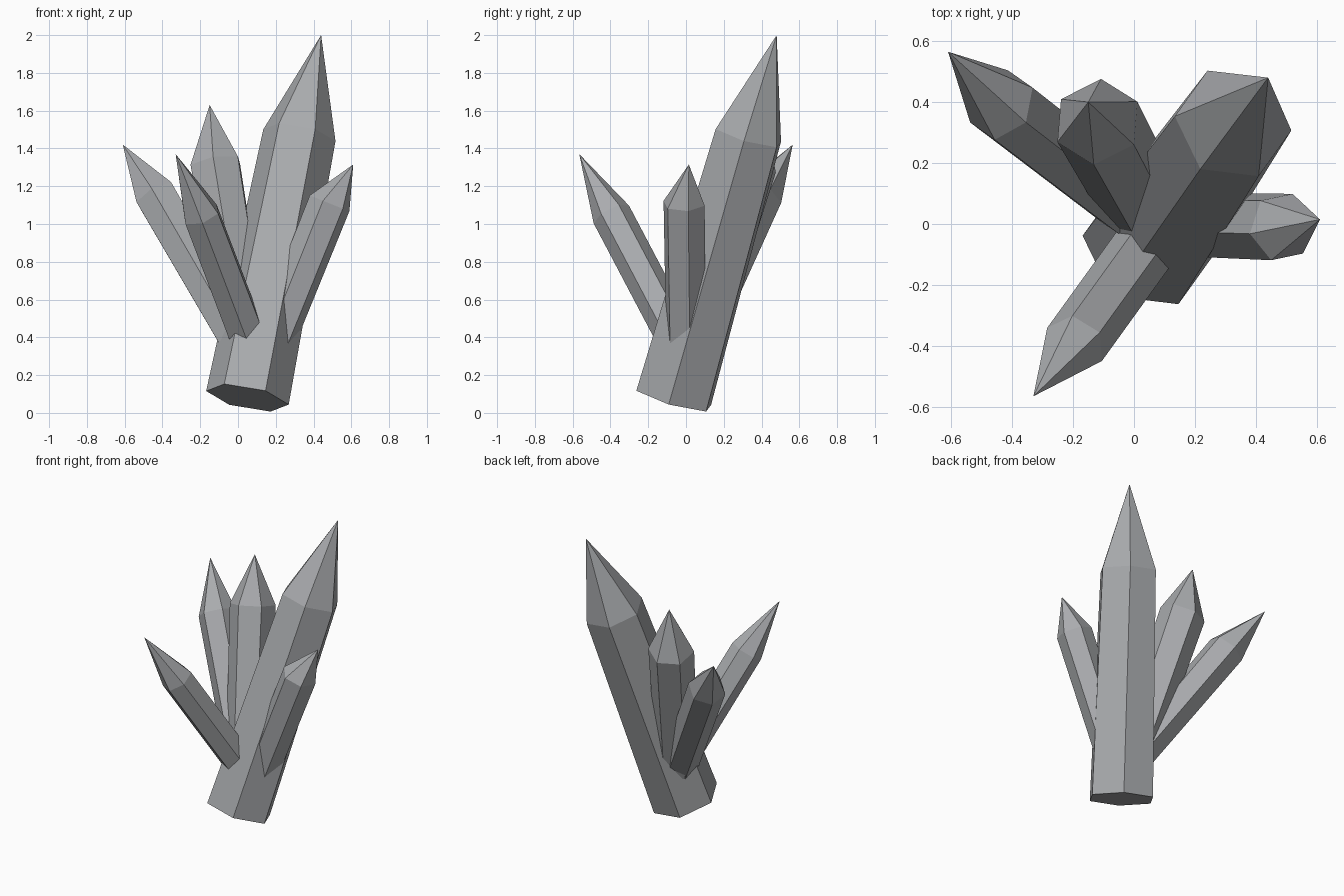
import bpy
import bmesh
from math import cos, sin, pi
from mathutils import Vector

SIDES = 6

old = bpy.data.objects.get("Cube")
if old:
    bpy.data.objects.remove(old, do_unlink=True)

# Grey stone colour shared by every crystal
stone = bpy.data.materials.new("grey_crystal")
stone.use_nodes = True
stone.diffuse_color = (0.40, 0.41, 0.425, 1)
bsdf = next(n for n in stone.node_tree.nodes if n.type == "BSDF_PRINCIPLED")
bsdf.inputs["Base Color"].default_value = stone.diffuse_color


def crystal(name, base, shoulder, tip, corner, base_radius, shoulder_radius):
    """Six-sided shaft from base to shoulder, closed by a pointed tip.
    corner is the direction of one corner of the cross-section."""
    base, shoulder, tip, corner = map(Vector, (base, shoulder, tip, corner))
    axis = (shoulder - base).normalized()
    u = (corner - axis * corner.dot(axis)).normalized()
    v = axis.cross(u)
    bm = bmesh.new()

    def ring(centre, radius):
        angles = [2 * pi * i / SIDES for i in range(SIDES)]
        return [bm.verts.new(centre + radius * (u * cos(a) + v * sin(a)))
                for a in angles]

    low = ring(base, base_radius)
    high = ring(shoulder, shoulder_radius)
    apex = bm.verts.new(tip)
    bm.faces.new(low[::-1])
    for i in range(SIDES):
        j = (i + 1) % SIDES
        bm.faces.new((low[i], low[j], high[j], high[i]))
        bm.faces.new((high[i], high[j], apex))
    bmesh.ops.recalc_face_normals(bm, faces=bm.faces)
    mesh = bpy.data.meshes.new(name)
    bm.to_mesh(mesh)
    bm.free()
    mesh.materials.append(stone)
    obj = bpy.data.objects.new(name, mesh)
    bpy.context.collection.objects.link(obj)
    return obj


# Large leaning crystal that carries the cluster
crystal("main_crystal", (0.05, -0.065, 0.08), (0.325, 0.33, 1.47),
        (0.44, 0.48, 2.0), (0.22, -0.025, -0.03), 0.223, 0.195)

# Smaller crystals growing out of it
crystal("front_crystal", (0.09, 0.0, 0.3), (-0.195, -0.395, 1.05),
        (-0.33, -0.565, 1.37), (0.075, 0.035, 0.05), 0.105, 0.105)
crystal("right_back_crystal", (0.155, -0.065, 0.13), (-0.435, 0.39, 1.15),
        (-0.61, 0.565, 1.42), (0.095, 0.065, 0.05), 0.115, 0.122)
crystal("back_crystal", (0.04, 0.04, 0.35), (-0.12, 0.335, 1.315),
        (-0.15, 0.40, 1.63), (0.13, 0.065, 0.0), 0.135, 0.147)
crystal("left_crystal", (0.16, 0.0, 0.3), (0.485, -0.01, 1.11),
        (0.61, 0.015, 1.315), (0.035, 0.11, -0.014), 0.11, 0.115)
